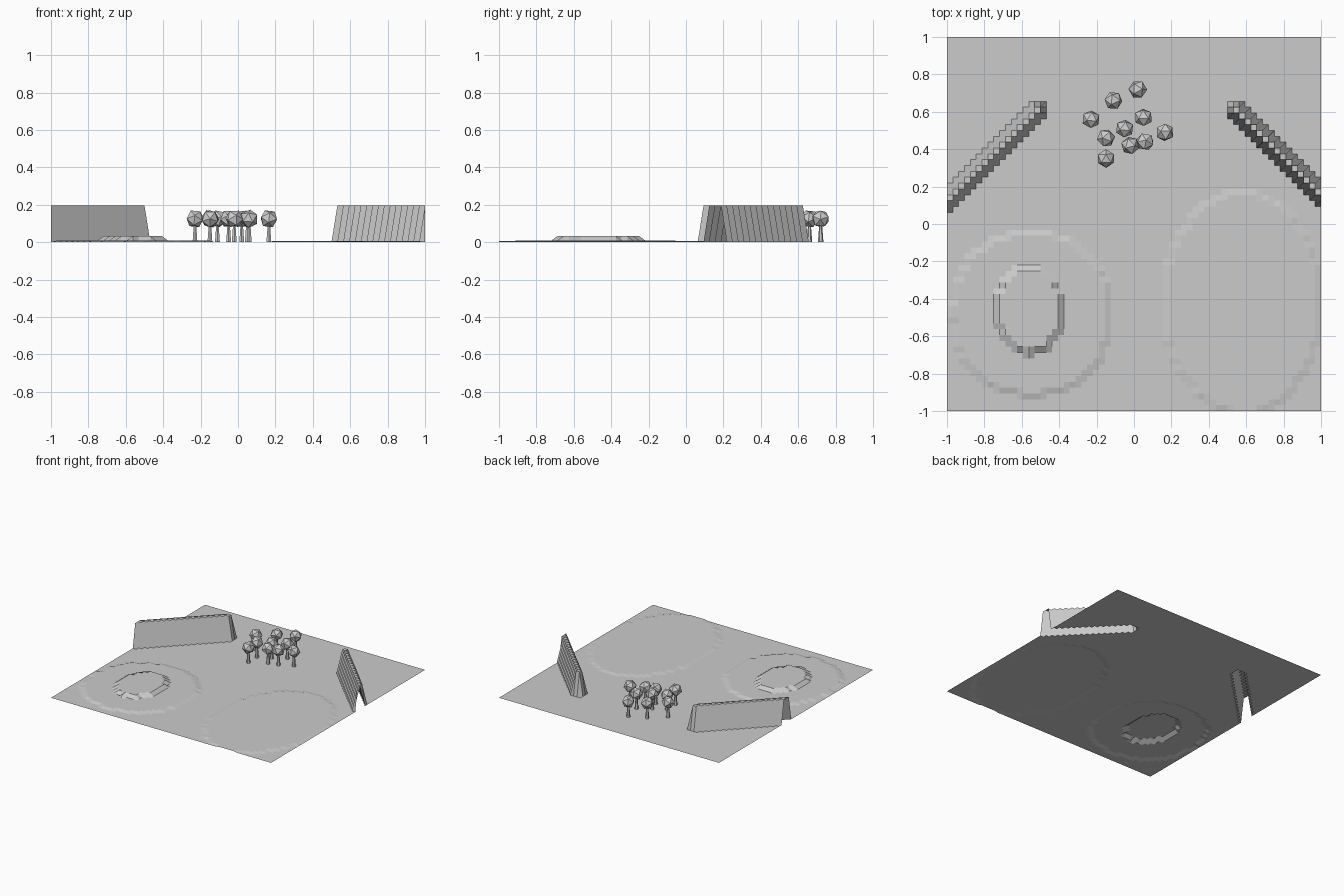
import bpy, bmesh, random
from math import pi
from mathutils import Matrix, Euler

random.seed(4)
if "Cube" in bpy.data.objects:
    bpy.data.objects.remove(bpy.data.objects["Cube"], do_unlink=True)

CELLS = 64
STEP = 2 / CELLS
RIDGE_HEIGHT = 0.195

grey = bpy.data.materials.new("plain_grey")
grey.use_nodes = True
colour = (0.6, 0.6, 0.6, 1)
grey.diffuse_color = colour
grey.node_tree.nodes["Principled BSDF"].inputs["Base Color"].default_value = colour


def finish(bm, name):
    mesh = bpy.data.meshes.new(name)
    bm.to_mesh(mesh)
    bm.free()
    mesh.materials.append(grey)
    obj = bpy.data.objects.new(name, mesh)
    bpy.context.collection.objects.link(obj)
    return obj


def inside(x, y, cx, cy, rx, ry, power=2):
    return abs((x - cx) / rx) ** power + abs((y - cy) / ry) ** power <= 1


# Grid points lifted by the two diagonal ridges, one flat cell per step
ridge_points = set()
for n in range(17):
    for dx in (0, 1):
        for dy in (0, 1):
            ridge_points.add((15 - n + dx, 51 - n + dy))
            ridge_points.add((49 + n + dx, 51 - n + dy))


def ground_height(x, y):
    key = (round((x + 1) / STEP), round((y + 1) / STEP))
    if key in ridge_points:
        return RIDGE_HEIGHT
    if inside(x, y, -0.56, -0.46, 0.175, 0.23):
        return 0.032          # raised mound
    if inside(x, y, -0.55, -0.48, 0.42, 0.43, 2.2):
        return 0.009          # low terrace around the mound
    if inside(x, y, 0.58, -0.42, 0.42, 0.59):
        return 0.006          # wide low terrace
    return 0.0


# Ground sheet with stepped heights
bm = bmesh.new()
bmesh.ops.create_grid(bm, x_segments=CELLS, y_segments=CELLS, size=1)
for v in bm.verts:
    v.co.z = ground_height(v.co.x, v.co.y)
finish(bm, "ground")


# Small trees: tapered trunk and faceted crown
def add_tree(index, x, y):
    bm = bmesh.new()
    bmesh.ops.create_cone(bm, cap_ends=True, segments=6, radius1=0.015, radius2=0.007,
                          depth=0.1, matrix=Matrix.Translation((x, y, 0.05)))
    finish(bm, f"tree_trunk_{index}")

    bm = bmesh.new()
    turn = Euler([random.uniform(0, pi) for _ in range(3)]).to_matrix().to_4x4()
    bmesh.ops.create_icosphere(bm, subdivisions=1, radius=0.05,
                               matrix=Matrix.Translation((x, y, 0.125)) @ turn)
    finish(bm, f"tree_crown_{index}")


tree_spots = [(-0.11, 0.66), (0.02, 0.72), (-0.23, 0.56), (-0.15, 0.46), (-0.05, 0.51),
              (0.05, 0.57), (-0.02, 0.42), (0.06, 0.44), (0.165, 0.49), (-0.15, 0.35)]
for i, (x, y) in enumerate(tree_spots, 1):
    add_tree(i, x, y)
